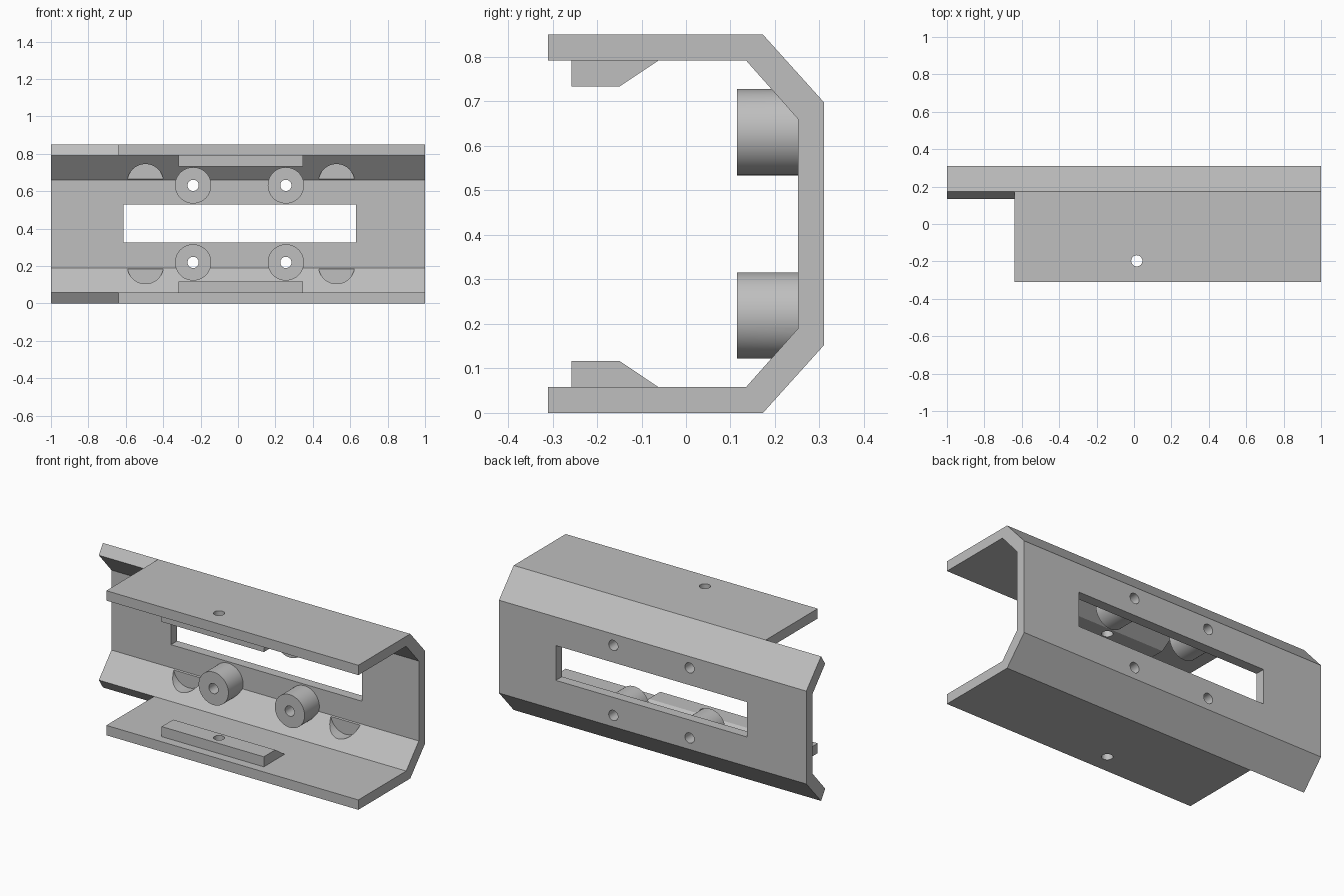
import bpy, bmesh, math
from mathutils import Matrix, Vector

cube = bpy.data.objects.get("Cube")
if cube:
    bpy.data.objects.remove(cube, do_unlink=True)

MID = 0.425  # mirror height between the upper and lower halves

grey = bpy.data.materials.new("light_grey")
grey.use_nodes = True
colour = (0.52, 0.52, 0.52, 1)
grey.diffuse_color = colour
grey.node_tree.nodes["Principled BSDF"].inputs["Base Color"].default_value = colour


def finish(name, bm):
    bmesh.ops.recalc_face_normals(bm, faces=bm.faces)
    mesh = bpy.data.meshes.new(name)
    bm.to_mesh(mesh)
    bm.free()
    mesh.materials.append(grey)
    obj = bpy.data.objects.new(name, mesh)
    bpy.context.collection.objects.link(obj)
    return obj


def prism(name, profile, x0, x1):
    """Extrude a (y, z) profile along x."""
    bm = bmesh.new()
    face = bm.faces.new([bm.verts.new((x0, y, z)) for y, z in profile])
    out = bmesh.ops.extrude_face_region(bm, geom=[face])
    verts = [v for v in out["geom"] if isinstance(v, bmesh.types.BMVert)]
    bmesh.ops.translate(bm, verts=verts, vec=(x1 - x0, 0, 0))
    return finish(name, bm)


def cylinder(name, start, end, radius, sides=48):
    start, end = Vector(start), Vector(end)
    axis = end - start
    turn = Vector((0, 0, 1)).rotation_difference(axis).to_matrix().to_4x4()
    bm = bmesh.new()
    bmesh.ops.create_cone(bm, cap_ends=True, segments=sides, radius1=radius,
                          radius2=radius, depth=axis.length,
                          matrix=Matrix.Translation((start + end) / 2) @ turn)
    return finish(name, bm)


def combine(target, tool, operation):
    mod = target.modifiers.new(tool.name, "BOOLEAN")
    mod.operation, mod.solver, mod.object = operation, "EXACT", tool
    bpy.context.view_layer.objects.active = target
    bpy.ops.object.modifier_apply(modifier=mod.name)
    bpy.data.objects.remove(tool, do_unlink=True)


def mirrored(half):
    """Close a lower half profile with its reflection above."""
    return half + [(y, 2 * MID - z) for y, z in reversed(half)]


# Bent channel: outer skin minus inner space
channel = prism("channel_bracket", mirrored([(-0.31, 0), (0.173, 0), (0.31, 0.152)]), -1, 1)
inner = mirrored([(-0.5, 0.058), (0.135, 0.058), (0.252, 0.19)])
combine(channel, prism("inner_space", inner, -1.2, 1.2), "DIFFERENCE")

# Notch that shortens both flanges at the right end
slant = (0.173 - 0.135) / 0.058
notch = mirrored([(-0.5, -0.05), (0.173 + 0.05 * slant, -0.05), (0.135, 0.058)])
combine(channel, prism("end_notch", notch, -1.2, -0.64), "DIFFERENCE")

# Long window in the back wall
window = [(0.2, 0.325), (0.4, 0.325), (0.4, 0.53), (0.2, 0.53)]
combine(channel, prism("window", window, -0.613, 0.63), "DIFFERENCE")

for side in (-1, 1):
    # Round pockets sunk into the sloped walls
    for x in (-0.495, 0.527):
        z = MID + side * 0.223
        combine(channel, cylinder("pocket", (x, 0, z), (x, 0.247, z), 0.097), "DIFFERENCE")
    # Bosses with through holes
    for x in (-0.24, 0.256):
        z = MID + side * 0.206
        combine(channel, cylinder("boss", (x, 0.115, z), (x, 0.275, z), 0.097), "UNION")
        combine(channel, cylinder("boss_hole", (x, 0, z), (x, 0.5, z), 0.03, 32), "DIFFERENCE")
    # Wedge-ended pads on the flanges
    pad = [(y, MID + side * h) for y, h in
           ((-0.257, 0.38), (-0.257, 0.308), (-0.15, 0.308), (-0.062, 0.367), (-0.062, 0.38))]
    combine(channel, prism("pad", pad, -0.317, 0.348), "UNION")

# Vertical hole through both flanges and pads
combine(channel, cylinder("flange_hole", (0.015, -0.197, -0.2), (0.015, -0.197, 1.1), 0.03, 32),
        "DIFFERENCE")

bpy.ops.object.select_all(action="DESELECT")
channel.select_set(True)
bpy.context.view_layer.objects.active = channel
bpy.ops.object.shade_smooth_by_angle(angle=math.radians(30))
